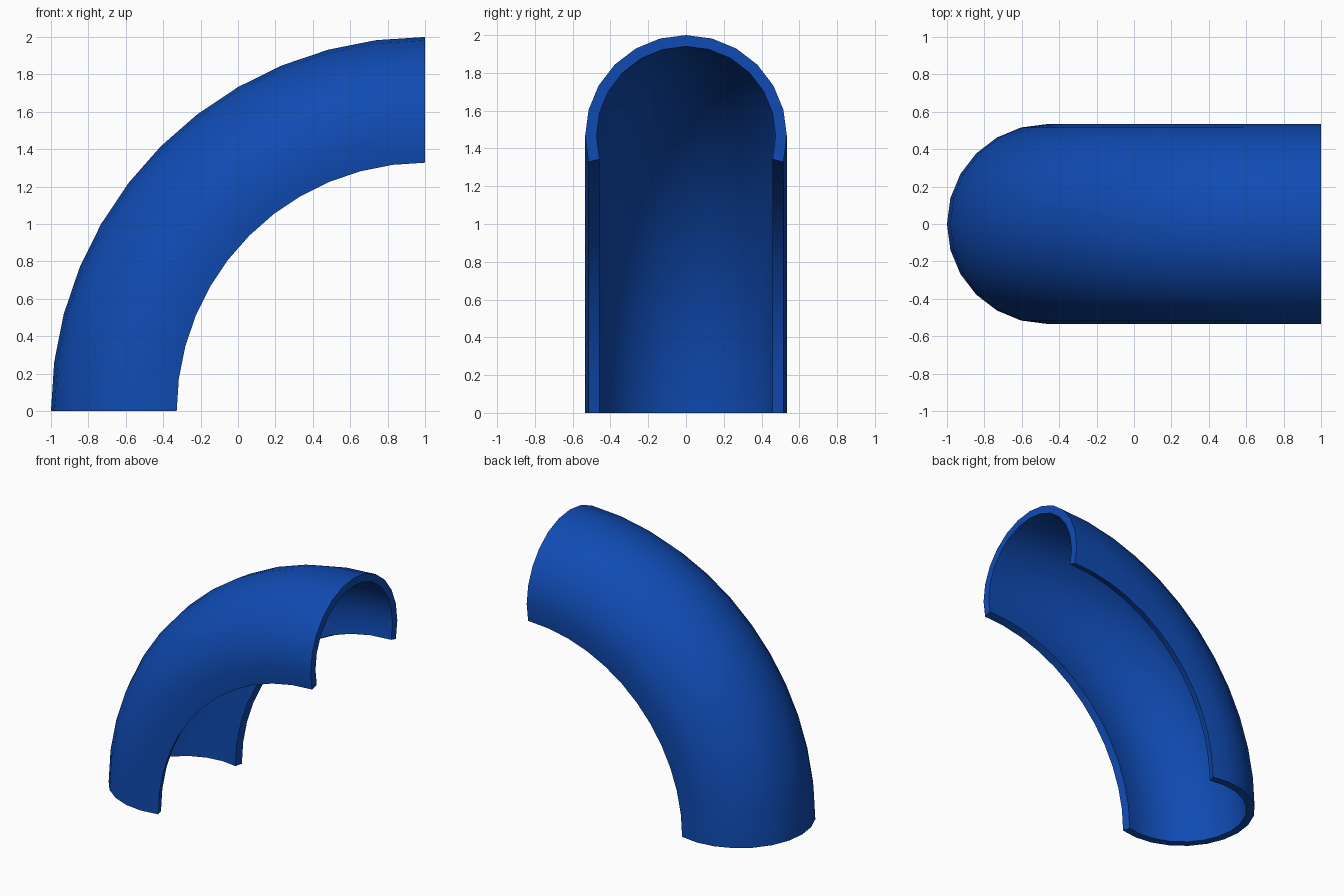
import bpy, bmesh
from math import sin, cos, pi, radians

if "Cube" in bpy.data.objects:
    bpy.data.objects.remove(bpy.data.objects["Cube"])

CENTRE_X = 1.0          # bend axis runs along y through (1, 0, 0)
SECTION_R = 1.466       # distance of the tube centreline from the bend axis
OUTER, INNER = 0.534, 0.474
BEND_STEPS = 12

# Open C-shaped cross-section: outer arc one way, inner arc back
angles = [radians(a) for a in range(-105, 106, 15)]
profile = [(OUTER * sin(a), SECTION_R + OUTER * cos(a)) for a in angles]
profile += [(INNER * sin(a), SECTION_R + INNER * cos(a)) for a in reversed(angles)]

# Sweep the section through a quarter turn
bm = bmesh.new()
rings = []
for i in range(BEND_STEPS + 1):
    t = i * pi / 2 / BEND_STEPS
    rings.append([bm.verts.new((CENTRE_X - r * cos(t), y, r * sin(t))) for y, r in profile])
n = len(profile)
for a, b in zip(rings, rings[1:]):
    for j in range(n):
        k = (j + 1) % n
        bm.faces.new((a[j], a[k], b[k], b[j]))

# Flat wall faces at both ends
for ring in (rings[0], rings[-1]):
    for j in range(len(angles) - 1):
        bm.faces.new((ring[j], ring[j + 1], ring[n - 2 - j], ring[n - 1 - j]))
bmesh.ops.recalc_face_normals(bm, faces=bm.faces)

mesh = bpy.data.meshes.new("half_pipe_elbow")
bm.to_mesh(mesh)
bm.free()
elbow = bpy.data.objects.new("half_pipe_elbow", mesh)
bpy.context.collection.objects.link(elbow)

# Blue finish with smooth curves and sharp rims
blue = bpy.data.materials.new("blue")
blue.diffuse_color = (0.005, 0.07, 0.45, 1)
blue.use_nodes = True
blue.node_tree.nodes["Principled BSDF"].inputs["Base Color"].default_value = blue.diffuse_color
mesh.materials.append(blue)
bpy.context.view_layer.objects.active = elbow
elbow.select_set(True)
bpy.ops.object.shade_smooth_by_angle(angle=radians(30))
